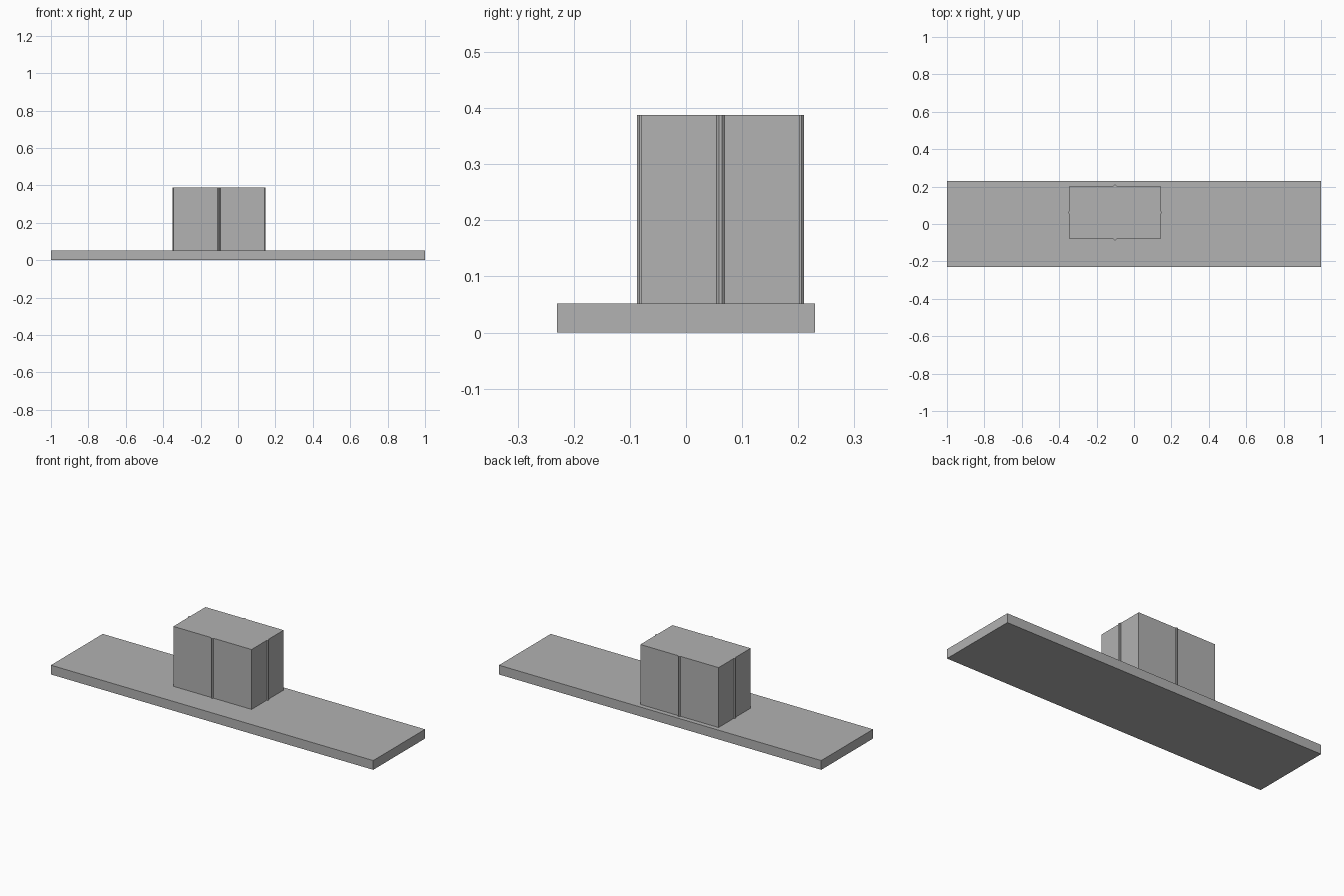
import bpy
import math

cube = bpy.data.objects.get("Cube")
if cube:
    bpy.data.objects.remove(cube, do_unlink=True)

grey = bpy.data.materials.new("plain grey")
grey.use_nodes = True
colour = (0.445, 0.445, 0.445, 1)
grey.diffuse_color = colour
grey.node_tree.nodes["Principled BSDF"].inputs["Base Color"].default_value = colour

PLATE_TOP, BLOCK_TOP = 0.052, 0.388
CX, CY = -0.102, 0.0615          # block centre
HALF_X, HALF_Y = 0.2425, 0.142   # block half sizes
RIB_RADIUS = 0.0078


def finish(name):
    obj = bpy.context.object
    obj.name = name
    obj.data.materials.append(grey)
    return obj


def box(name, x, y, z0, z1, size_x, size_y):
    bpy.ops.mesh.primitive_cube_add(size=1, location=(x, y, (z0 + z1) / 2))
    obj = finish(name)
    obj.scale = (size_x, size_y, z1 - z0)
    bpy.ops.object.transform_apply(location=False, rotation=False, scale=True)


# Long base plate and the block standing on it
box("base_plate", 0, 0, 0, PLATE_TOP, 2, 0.459)
box("block", CX, CY, PLATE_TOP, BLOCK_TOP, 2 * HALF_X, 2 * HALF_Y)

# Thin upright rib in the middle of each block side
for side, dx, dy in (("left", 1, 0), ("right", -1, 0), ("front", 0, -1), ("back", 0, 1)):
    bpy.ops.mesh.primitive_cylinder_add(
        vertices=8, radius=RIB_RADIUS, depth=BLOCK_TOP - PLATE_TOP,
        location=(CX + dx * (HALF_X - 0.0005), CY + dy * (HALF_Y - 0.0005),
                  (PLATE_TOP + BLOCK_TOP) / 2),
        rotation=(0, 0, math.pi / 8))
    finish(side + "_rib")
